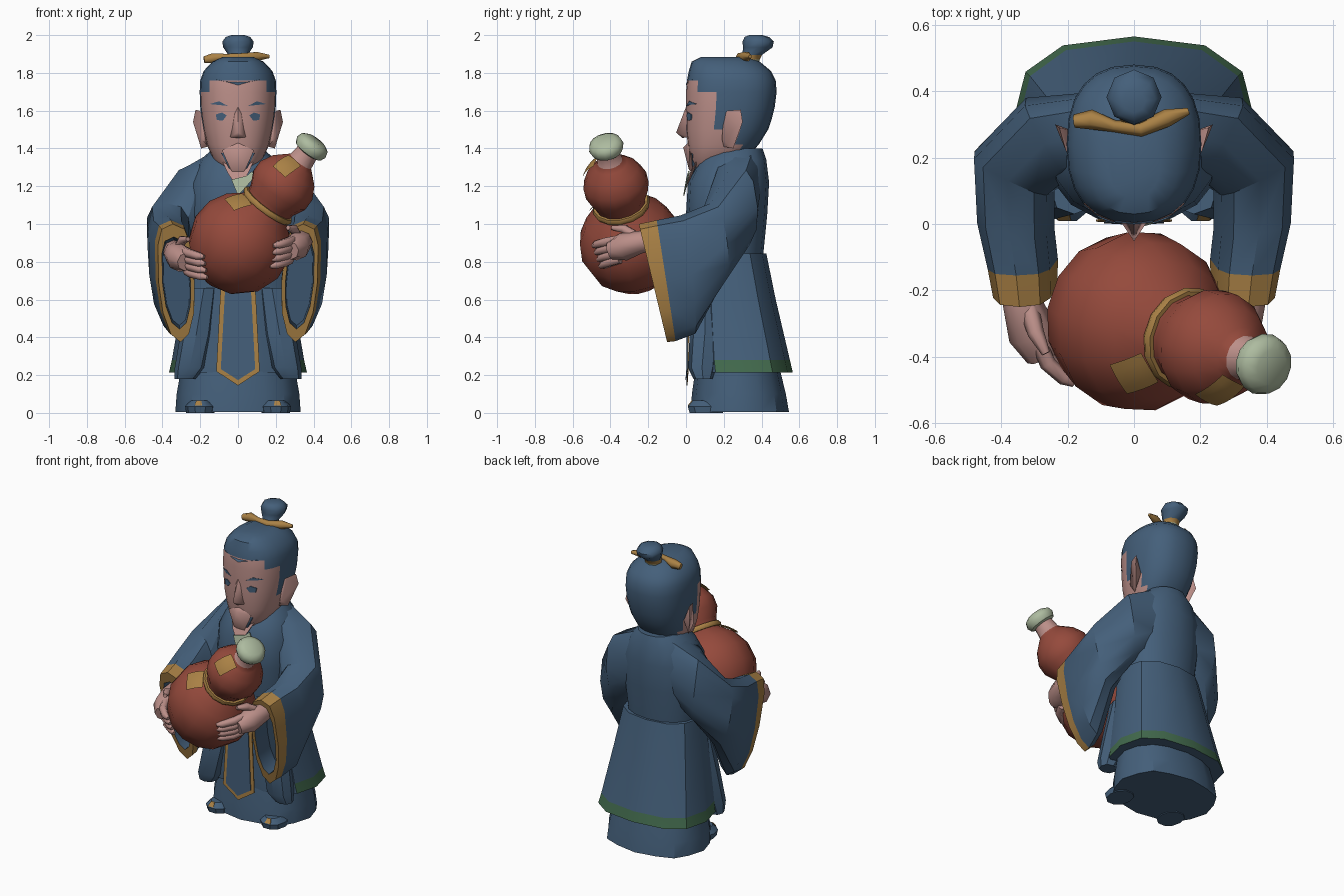
import bpy, bmesh, math
from mathutils import Vector as V

COL = {"robe_blue": (0.058, 0.115, 0.195), "gourd_red": (0.30, 0.068, 0.045),
       "skin": (0.50, 0.275, 0.25), "trim_gold": (0.40, 0.22, 0.06),
       "hem_green": (0.055, 0.145, 0.075), "pale_green": (0.42, 0.50, 0.35)}
NAMES = list(COL)
for n, c in COL.items():
    bpy.data.materials.new(n).diffuse_color = (*c, 1)
BLUE, RED, SKIN, GOLD, GREEN, PALE = range(6)


def finish(name, bm, rule, angle=35):
    """rule: a colour index or a function of face centre."""
    bmesh.ops.recalc_face_normals(bm, faces=bm.faces)
    for f in bm.faces:
        if callable(rule):
            f.material_index = rule(f.calc_center_median())
        elif rule is not None:
            f.material_index = rule
    me = bpy.data.meshes.new(name)
    bm.to_mesh(me)
    bm.free()
    for n in NAMES:
        me.materials.append(bpy.data.materials[n])
    me.shade_smooth()
    me.set_sharp_from_angle(angle=math.radians(angle))
    ob = bpy.data.objects.new(name, me)
    bpy.context.collection.objects.link(ob)
    return ob


def loft(name, rings, rule, bands=None, closed=True, angle=35):
    """Skin over rings of points; bands gives one colour per gap between rings."""
    bm = bmesh.new()
    vs = [[bm.verts.new(p) for p in r] for r in rings]
    k = len(rings[0])
    for i in range(len(vs) - 1):
        for j in range(k if closed else k - 1):
            f = bm.faces.new((vs[i][j], vs[i][(j + 1) % k], vs[i + 1][(j + 1) % k], vs[i + 1][j]))
            if bands:
                f.material_index = bands[i]
    if closed:
        for r, b in ((vs[0], 0), (vs[-1], -1)):
            f = bm.faces.new(r)
            if bands:
                f.material_index = bands[b]
    return finish(name, bm, None if bands else rule, angle)


def hull(name, pts, rule, angle=75):
    bm = bmesh.new()
    for p in pts:
        bm.verts.new(p)
    bmesh.ops.convex_hull(bm, input=bm.verts)
    return finish(name, bm, rule, angle)


def oval(z, hw, yf, yb, n=2.2, k=16, x=0, wave=0):
    out = []
    for i in range(k):
        a = 2 * math.pi * i / k
        c, s = math.cos(a), math.sin(a)
        m = 1 + wave * (-1) ** i
        out.append(V((x + m * hw * math.copysign(abs(c) ** (2 / n), c),
                      (yf + yb) / 2 + m * (yb - yf) / 2 * math.copysign(abs(s) ** (2 / n), s), z)))
    return out


def disc(c, axis, r, k):
    q = V(axis).to_track_quat('Z', 'Y')
    return [V(c) + q @ V((r * math.cos(2 * math.pi * i / k), r * math.sin(2 * math.pi * i / k), 0))
            for i in range(k)]


def tube(name, pts, radii, rule, k=6):
    pts = [V(p) for p in pts]
    n = len(pts) - 1
    loft(name, [disc(p, pts[min(i + 1, n)] - pts[max(i - 1, 0)], radii[i], k)
                for i, p in enumerate(pts)], rule, angle=65)


def plate(name, pts, rule, d=(0, 0.006, 0)):
    loft(name, [[V(p) for p in pts], [V(p) + V(d) for p in pts]], rule)


# robe skirts
loft("under_skirt", [oval(0.005, 0.325, 0.03, 0.54, 2.4, wave=0.02), oval(0.1, 0.32, 0.035, 0.525, 2.4, wave=0.015),
                     oval(0.3, 0.29, 0.06, 0.48)], BLUE)
loft("outer_skirt", [oval(0.215, 0.365, 0.05, 0.565, 2.6, 12), oval(0.28, 0.35, 0.045, 0.55, 2.6, 12),
                     oval(0.6, 0.295, 0.04, 0.475, 2.5, 12), oval(0.845, 0.255, 0.03, 0.425, 2.4, 12)],
     lambda c: GREEN if 0.22 < c.z < 0.28 and c.y > 0.13 else BLUE)
# torso
loft("torso", [oval(0.8, 0.23, 0.04, 0.405), oval(1.05, 0.26, 0.0, 0.43), oval(1.22, 0.25, 0.01, 0.44),
               oval(1.34, 0.20, 0.07, 0.425), oval(1.40, 0.13, 0.13, 0.405)], BLUE)
loft("neck", [oval(1.3, 0.10, 0.07, 0.32, k=10), oval(1.46, 0.09, 0.10, 0.32, k=10)], SKIN)
# chest opening and undershirt
plate("chest_skin", [(-0.10, 0.075, 1.37), (0.10, 0.075, 1.37), (0.055, 0.02, 1.27), (0.0, -0.005, 1.19),
                     (-0.055, 0.02, 1.27)], SKIN)
plate("undershirt", [(-0.035, 0.0, 1.235), (0.045, 0.005, 1.255), (0.075, 0.012, 1.28), (0.09, 0.01, 1.25),
                     (0.0, -0.015, 1.15)], PALE)
# front panel with gold border
for nm, o, y, m in (("front_panel_border", 0, 0.012, GOLD), ("front_panel", 0.024, 0.007, BLUE)):
    plate(nm, [(-0.09 + o, y, 0.70), (0.09 - o, y, 0.70), (0.115 - o, y - 0.005, 0.22 + o / 2),
               (0.0, y - 0.01, 0.145 + o * 1.2), (-0.115 + o, y - 0.005, 0.22 + o / 2)], m)

for s, side in ((-1, "right"), (1, "left")):
    # draped front folds of the robe
    loft(side + "_front_fold", [oval(z, w, a, b, 2.4, 8, s * x) for z, w, a, b, x in
                                ((0.18, 0.055, 0.04, 0.14, 0.28), (0.24, 0.08, 0.01, 0.16, 0.255),
                                 (0.42, 0.085, 0.02, 0.18, 0.22), (0.66, 0.07, 0.03, 0.18, 0.18))], BLUE)
    # shoe
    loft(side + "_shoe", [oval(z, w, 0.07 - l, 0.2, 2.2, 10, s * 0.2) for z, w, l in
                          ((0.0, 0.075, 0.055), (0.035, 0.08, 0.065), (0.065, 0.05, 0.04))], BLUE)
    plate(side + "_shoe_patch", [(s * 0.19, 0.01, 0.04), (s * 0.23, 0.01, 0.04),
                                 (s * 0.22, 0.03, 0.066), (s * 0.195, 0.03, 0.066)], GOLD)

    # wide hanging sleeve: top point, bottom point, half width direction
    def sec(t, b, h, scale=1.0, push=0.0):
        t, b, h = V(t), V(b), V(h)
        c, u, out = (t + b) / 2, (t - b) / 2, []
        for i in range(12):
            a = 2 * math.pi * i / 12
            sn, cs = math.sin(a), math.cos(a)
            e = 0.65 if sn > 0 else 1.0
            w = math.copysign(abs(cs) ** e, cs)
            v = math.copysign(abs(sn) ** e, sn)
            p = c + scale * (h * w + u * v) + V((0, push, 0))
            out.append(V((p.x * s, p.y, p.z)))
        return out
    cuff = ((0.345, -0.25, 1.0), (0.305, -0.10, 0.375), (0.095, 0, 0))
    rings = [sec((0.12, 0.27, 1.39), (0.14, 0.28, 0.95), (0.02, 0.12, 0)),
             sec((0.27, 0.24, 1.305), (0.24, 0.28, 0.86), (0.07, 0.12, 0)),
             sec((0.38, 0.13, 1.11), (0.34, 0.19, 0.68), (0.12, 0.06, 0)),
             sec((0.375, -0.03, 1.045), (0.335, 0.05, 0.42), (0.115, 0.02, 0)),
             sec((0.355, -0.155, 1.02), (0.31, -0.055, 0.38), (0.103, 0, 0)),
             sec(*cuff), sec(*cuff, 0.78), sec(*cuff, 0.72, 0.12)]
    loft(side + "_sleeve", rings, None, [BLUE] * 4 + [GOLD, GOLD, BLUE])

    # hand: wrist and palm, four fingers, thumb wrapped on the bottle
    z = 0.89 if s > 0 else 0.83
    tube(side + "_palm", [(s * 0.34, -0.12, z + 0.03), (s * 0.335, -0.24, z + 0.015),
                          (s * 0.305, -0.33, z - 0.01), (s * 0.275, -0.40, z - 0.03)],
         [0.055, 0.06, 0.075, 0.05], SKIN, 8)
    for i in range(4):
        zz = z + 0.03 - 0.036 * i
        d = 0.012 * i + (0.01 if s < 0 else 0)
        tube(f"{side}_finger_{i + 1}", [(s * (0.295 - d / 2), -0.35, zz), (s * (0.265 - d / 2), -0.425 + d / 2, zz - 0.015),
                                        (s * (0.215 - d / 2), -0.475 + d, zz - 0.03),
                                        (s * (0.185 - d / 2), -0.49 + d, zz - 0.035)],
             [0.024, 0.025, 0.022, 0.012], SKIN)
    tube(side + "_thumb", [(s * 0.315, -0.26, z + 0.04), (s * 0.295, -0.33, z + 0.085),
                           (s * 0.265, -0.39, z + 0.09)], [0.03, 0.025, 0.013], SKIN)

# head: rows of height, half width, front y, back y
ROWS = ((1.29, 0.08, 0.05, 0.20), (1.34, 0.13, 0.02, 0.31), (1.42, 0.165, 0.01, 0.385),
        (1.50, 0.183, 0.0, 0.435), (1.56, 0.193, 0.0, 0.455), (1.62, 0.20, 0.0, 0.47),
        (1.70, 0.203, 0.0, 0.48), (1.76, 0.20, 0.005, 0.475), (1.81, 0.182, 0.015, 0.45),
        (1.86, 0.135, 0.03, 0.39), (1.885, 0.08, 0.08, 0.32))


def hair_rule(c):
    if c.z > 1.75 or c.y > 0.28 and c.z > 1.35:
        return BLUE
    if c.z > 1.69 and abs(c.x) > 0.14:
        return BLUE
    return BLUE if c.z > 1.51 and c.y > 0.14 else SKIN


loft("head", [oval(*r, 2.4, 24) for r in ROWS], hair_rule, angle=40)


def face_pt(x, z):
    for a, b in zip(ROWS, ROWS[1:]):
        if a[0] <= z <= b[0]:
            t = (z - a[0]) / (b[0] - a[0])
            hw, yf, yb = (a[i] + t * (b[i] - a[i]) for i in (1, 2, 3))
            return V((x, (yf + yb) / 2 - (yb - yf) / 2 * (1 - abs(x / hw) ** 2.4) ** (1 / 2.4) - 0.004, z))


# widow's peak of the hairline
plate("hairline_peak", [face_pt(x, z) for x, z in
                        ((-0.12, 1.765), (0.12, 1.765), (0.05, 1.75), (0.0, 1.735), (-0.05, 1.75))], BLUE)
for s, side in ((-1, "right"), (1, "left")):
    plate(side + "_eye", [face_pt(s * x, z) for x, z in
                          ((0.06, 1.575), (0.085, 1.59), (0.118, 1.58), (0.112, 1.55), (0.08, 1.548))], BLUE)
    plate(side + "_eyebrow", [face_pt(s * x, z) for x, z in
                              ((0.055, 1.625), (0.10, 1.65), (0.15, 1.635), (0.10, 1.63))], BLUE)
    hull(side + "_ear", [(s * x, y, z) for x, y, z in
                         ((0.18, 0.20, 1.58), (0.16, 0.20, 1.41), (0.19, 0.19, 1.45), (0.205, 0.22, 1.60),
                          (0.225, 0.29, 1.605), (0.238, 0.30, 1.54), (0.195, 0.25, 1.40), (0.18, 0.28, 1.50))], SKIN)
hull("nose", [(0, 0.0, 1.62), (-0.02, 0.01, 1.60), (0.02, 0.01, 1.60), (0, -0.052, 1.485), (-0.042, 0.01, 1.46),
              (0.042, 0.01, 1.46), (0, -0.02, 1.455)], SKIN)
hull("chin_beard", [(-0.085, 0.02, 1.39), (0.085, 0.02, 1.39), (0, -0.015, 1.405), (0, 0.01, 1.43),
                    (-0.04, 0.015, 1.29), (0.04, 0.015, 1.29), (0, 0.05, 1.24)], SKIN)
hull("beard_back", [(-0.088, 0.03, 1.375), (0.088, 0.03, 1.375), (-0.05, 0.11, 1.30), (0.05, 0.11, 1.30),
                    (-0.035, 0.035, 1.27), (0.035, 0.035, 1.27), (0, 0.07, 1.225)], BLUE)

# topknot with ribbon
loft("topknot", [oval(z, r, y - r, y + r, 2, 8) for z, r, y in
                 ((1.84, 0.05, 0.33), (1.87, 0.055, 0.335), (1.895, 0.052, 0.35), (1.935, 0.078, 0.38),
                  (1.965, 0.083, 0.382), (1.99, 0.065, 0.375), (2.0, 0.035, 0.37))],
     None, [PALE, GOLD, BLUE, BLUE, BLUE, BLUE], angle=50)
tube("hair_ribbon", [(-0.18, 0.31, 1.87), (-0.13, 0.315, 1.878), (-0.06, 0.295, 1.885), (0.02, 0.285, 1.885),
                     (0.10, 0.32, 1.887), (0.165, 0.34, 1.887)], [0.02, 0.03, 0.018, 0.022, 0.027, 0.01], GOLD)

# gourd bottle turned about a tilted axis
C = V((0.01, -0.293, 0.9))
AX = V((0.586, -0.2, 0.785)).normalized()
PROF = ((-0.273, 0.03), (-0.238, 0.137), (-0.15, 0.23), (-0.03, 0.273), (0.08, 0.262), (0.17, 0.212),
        (0.24, 0.13), (0.29, 0.14), (0.355, 0.172), (0.42, 0.172), (0.485, 0.138), (0.53, 0.09),
        (0.55, 0.068), (0.61, 0.06), (0.618, 0.082), (0.645, 0.094), (0.675, 0.085), (0.692, 0.055))
loft("gourd", [disc(C + AX * t, AX, r, 14) for t, r in PROF], None,
     [RED] * 12 + [SKIN] + [PALE] * 4, angle=45)
loft("gourd_cord", [disc(C + AX * t, AX, r, 14) for t, r in
                    ((0.235, 0.10), (0.235, 0.148), (0.25, 0.156), (0.266, 0.148), (0.266, 0.10))], GOLD, angle=60)


# paper patches laid on the round bulbs
def patch(name, centre, r, d, w, h):
    d = V(d).normalized()
    up = (AX - d * AX.dot(d)).normalized()
    sd = up.cross(d)
    loft(name, [[centre + r * (d * r + sd * w * i / 2 + up * h * j / 2).normalized()
                 for i in range(-2, 3)] for j in range(-2, 3)], GOLD, closed=False)


patch("large_patch", C, 0.279, (-0.01, -0.16, 0.22), 0.062, 0.055)
patch("small_patch", C + AX * 0.39, 0.181, (0.02, -0.13, 0.10), 0.052, 0.065)
